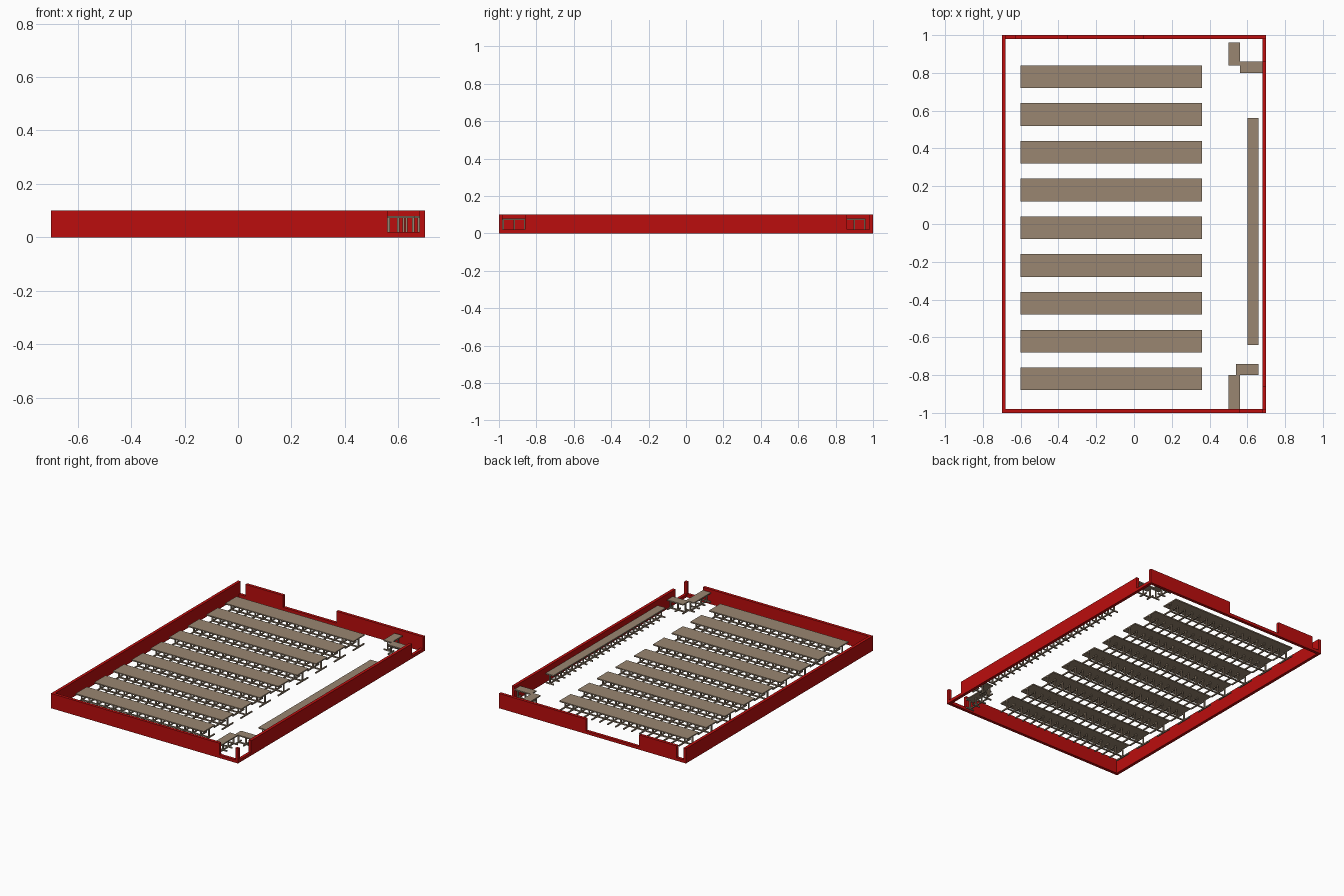
import bpy, bmesh

if "Cube" in bpy.data.objects:
    bpy.data.objects.remove(bpy.data.objects["Cube"])


def material(name, rgb):
    m = bpy.data.materials.new(name)
    m.diffuse_color = (*rgb, 1)
    m.use_nodes = True
    m.node_tree.nodes["Principled BSDF"].inputs["Base Color"].default_value = m.diffuse_color
    return m


RED = material("red_wall", (0.5, 0.004, 0.004))
TAN = material("tan_shelf", (0.32, 0.24, 0.165))


def build(name, boxes, mat):
    """One object from boxes given as (x0, x1, y0, y1, z0, z1)."""
    bm = bmesh.new()
    for x0, x1, y0, y1, z0, z1 in boxes:
        vs = bmesh.ops.create_cube(bm, size=1)["verts"]
        for v in vs:
            v.co.x = x0 if v.co.x < 0 else x1
            v.co.y = y0 if v.co.y < 0 else y1
            v.co.z = z0 if v.co.z < 0 else z1
    me = bpy.data.meshes.new(name)
    bm.to_mesh(me)
    bm.free()
    me.materials.append(mat)
    ob = bpy.data.objects.new(name, me)
    bpy.context.collection.objects.link(ob)


X, Y, T, H, SILL = 0.7, 1.0, 0.02, 0.10, 0.02

# low sill running all the way round
build("wall_sill", [
    (-X, X, -Y, -Y + T, 0, SILL), (-X, X, Y - T, Y, 0, SILL),
    (-X, -X + T, -Y + T, Y - T, 0, SILL), (X - T, X, -Y + T, Y - T, 0, SILL)], RED)

# walls above the sill, broken by doorways and an opening at the back
build("left_wall", [(-X, -X + T, -Y, Y, SILL, H)], RED)
build("front_wall", [(-X + T, 0.56, -Y, -Y + T, SILL, H)], RED)
build("front_corner_post", [(X - T, X, -Y, -Y + T, SILL, H)], RED)
build("right_wall", [(X - T, X, -0.86, 0.86, SILL, H)], RED)
build("back_wall", [(-0.63, -0.35, Y - T, Y, SILL, H),
                    (0.05, X, Y - T, Y, SILL, H)], RED)


def table(name, x0, x1, y0, y1, along_x):
    """Slab top on a row of centre posts with cross feet and a floor rail."""
    r, pitch = 0.004, 0.06
    z0, z1, zt = 0.012, 0.02, 0.08
    slab = 0.072
    lo, hi, a, b = (x0, x1, y0, y1) if along_x else (y0, y1, x0, x1)
    mid = (a + b) / 2

    def box(l0, l1, w0, w1, h0, h1):
        return (l0, l1, w0, w1, h0, h1) if along_x else (w0, w1, l0, l1, h0, h1)

    boxes = [box(lo, hi, a, b, slab, zt), box(lo, hi, mid - r, mid + r, z0, z1)]
    n = round((hi - lo) / pitch)
    for i in range(n + 1):
        p = lo + r + (hi - lo - 2 * r) * i / n
        boxes.append(box(p - r, p + r, mid - r, mid + r, z1, slab))
        boxes.append(box(p - r, p + r, a, b, z0, z1))
    build(name, boxes, TAN)


# nine long rows
for i in range(9):
    y = -0.82 + 0.2 * i
    table(f"row_table_{i + 1}", -0.60, 0.36, y - 0.06, y + 0.06, True)

# side counter and the small corner counters
table("side_counter", 0.60, 0.66, -0.64, 0.56, False)
table("front_counter_long", 0.50, 0.56, -0.98, -0.80, False)
table("front_counter_short", 0.54, 0.66, -0.80, -0.74, True)
table("back_counter_short", 0.56, 0.68, 0.80, 0.86, True)
table("back_counter_long", 0.50, 0.56, 0.84, 0.96, False)
